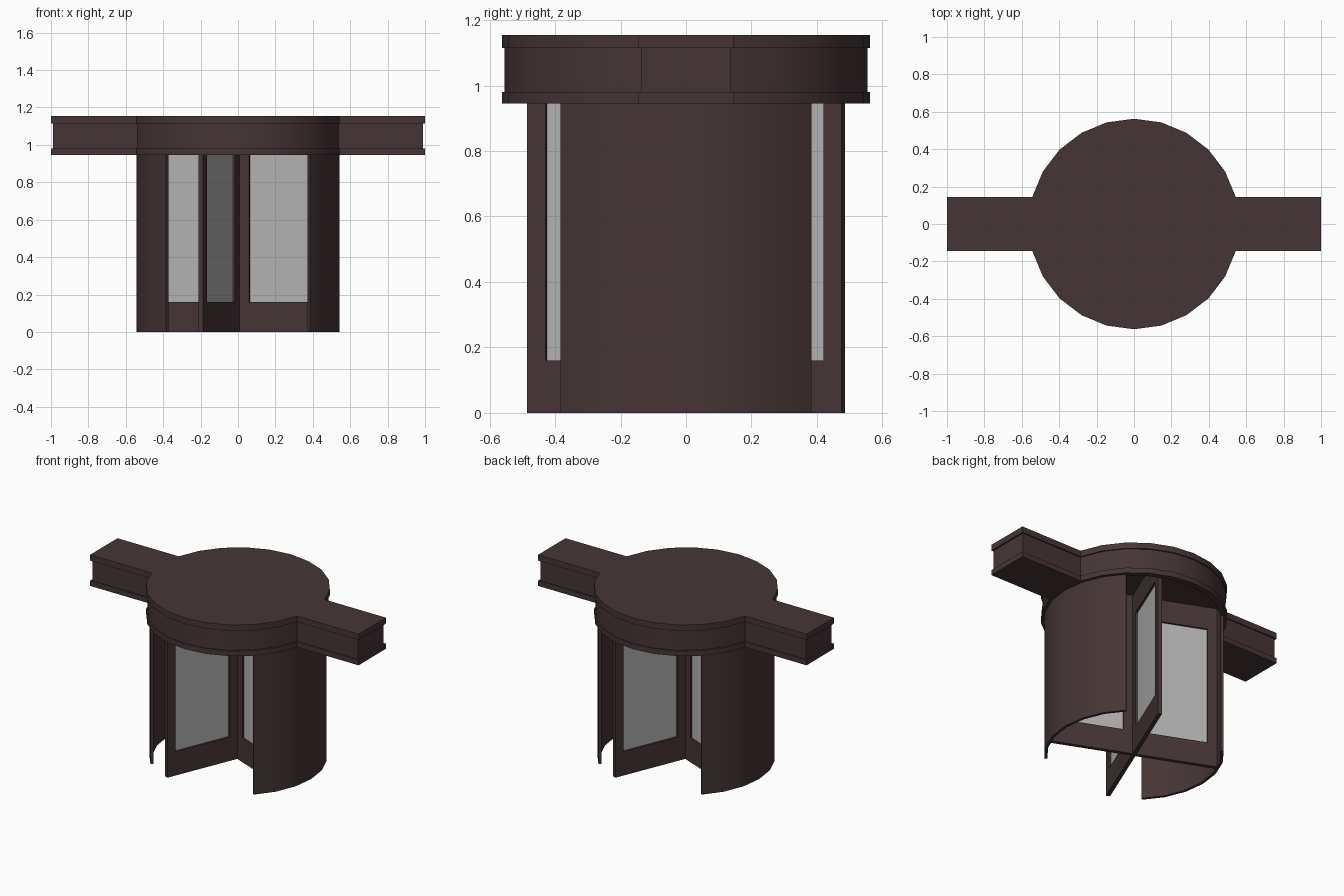
import bpy, bmesh
from math import sin, cos, radians, sqrt

if "Cube" in bpy.data.objects:
    bpy.data.objects.remove(bpy.data.objects["Cube"])

R_IN, Z_BOT, Z_CEIL, Z_TOP = 0.525, 0.945, 1.10, 1.155


def material(name, rgba):
    m = bpy.data.materials.new(name)
    m.diffuse_color = rgba
    m.use_nodes = True
    m.node_tree.nodes["Principled BSDF"].inputs["Base Color"].default_value = m.diffuse_color
    return m


brown = material("dark_brown", (0.062, 0.036, 0.036, 1))
glass = material("glass", (0.45, 0.45, 0.45, 0.6))


def finish(bm, name, mat, smooth=False):
    bmesh.ops.recalc_face_normals(bm, faces=bm.faces)
    me = bpy.data.meshes.new(name)
    bm.to_mesh(me)
    bm.free()
    ob = bpy.data.objects.new(name, me)
    bpy.context.collection.objects.link(ob)
    me.materials.append(mat)
    if smooth:
        bpy.ops.object.select_all(action='DESELECT')
        ob.select_set(True)
        bpy.context.view_layer.objects.active = ob
        bpy.ops.object.shade_smooth_by_angle(angle=radians(30))
    return ob


def polar(r, deg, z):
    return (r * cos(radians(deg)), r * sin(radians(deg)), z)


def canopy_outline(r, w, length, z):
    """Round drum with a straight arm on each side, counter-clockwise."""
    xe = sqrt(r * r - w * w)
    half = [(length, w, z), (xe, w, z)]
    half += [polar(r, a, z) for a in range(30, 151, 15)]
    half += [(-xe, w, z), (-length, w, z)]
    return half + [(-x, -y, z) for x, y, z in half]


# Canopy: stepped fascia, flat top, recessed round ceiling
bm = bmesh.new()
wide, narrow = (0.5625, 0.1456, 1.0), (0.554, 0.137, 0.99)
levels = [(wide, Z_BOT), (wide, 0.98), (narrow, 0.98),
          (narrow, 1.115), (wide, 1.115), (wide, Z_TOP)]
rings = [[bm.verts.new(p) for p in canopy_outline(*o, z)] for o, z in levels]
n = len(rings[0])
for a, b in zip(rings, rings[1:]):
    for i in range(n):
        j = (i + 1) % n
        bm.faces.new((a[i], a[j], b[j], b[i]))
bm.faces.new(rings[-1])
lip = [bm.verts.new(polar(R_IN, a, Z_BOT)) for a in range(0, 360, 15)]
ceil = [bm.verts.new(polar(R_IN, a, Z_CEIL)) for a in range(0, 360, 15)]
for i in range(24):
    j = (i + 1) % 24
    bm.faces.new((lip[i], lip[j], ceil[j], ceil[i]))
bm.faces.new(ceil)
bot, h = rings[0], n // 2
for s in range(2):
    # underside of the round rim, then underside of the arm
    for k in range(10):
        o, c = s * h + 1 + k, s * 12 + 1 + k
        bm.faces.new((bot[o], bot[o + 1], lip[c + 1], lip[c]))
    o, c = s * h, s * 12
    bm.faces.new((bot[o], bot[o + 1], lip[c + 1], lip[c],
                  lip[c - 1], bot[o - 2], bot[o - 1]))
finish(bm, "canopy", brown, True)


# Curved side walls, a quarter circle each
def curved_wall(name, mid):
    bm = bmesh.new()
    cols = []
    for k in range(7):
        a = mid - 45 + 15 * k
        cols.append([bm.verts.new(polar(r, a, z)) for r, z in
                     ((0.543, 0), (0.543, Z_BOT), (R_IN, Z_BOT), (R_IN, 0))])
    for a, b in zip(cols, cols[1:]):
        for i in range(4):
            j = (i + 1) % 4
            bm.faces.new((a[i], b[i], b[j], a[j]))
    bm.faces.new(cols[0])
    bm.faces.new(cols[-1])
    finish(bm, name, brown, True)


curved_wall("right_wall", 0)
curved_wall("left_wall", 180)


def rect(u0, u1, z0, z1, y):
    return [(u0, y, z0), (u1, y, z0), (u1, y, z1), (u0, y, z1)]


# Four door wings around the centre: frame with an opening, and a pane
OUTER, INNER, T = (0, 0.52, 0, Z_CEIL), (0.07, 0.46, 0.16, 0.95), 0.0125
for k in range(4):
    angle = radians(67.5 + 90 * k)
    bm = bmesh.new()
    loops = [[bm.verts.new(p) for p in rect(*r, y)] for r, y in
             ((OUTER, -T), (OUTER, T), (INNER, T), (INNER, -T))]
    for m in range(4):
        a, b = loops[m], loops[(m + 1) % 4]
        for i in range(4):
            j = (i + 1) % 4
            bm.faces.new((a[i], a[j], b[j], b[i]))
    finish(bm, f"door_frame_{k + 1}", brown).rotation_euler.z = angle

    bm = bmesh.new()
    bm.faces.new([bm.verts.new(p) for p in rect(*INNER, 0)])
    finish(bm, f"door_pane_{k + 1}", glass).rotation_euler.z = angle
